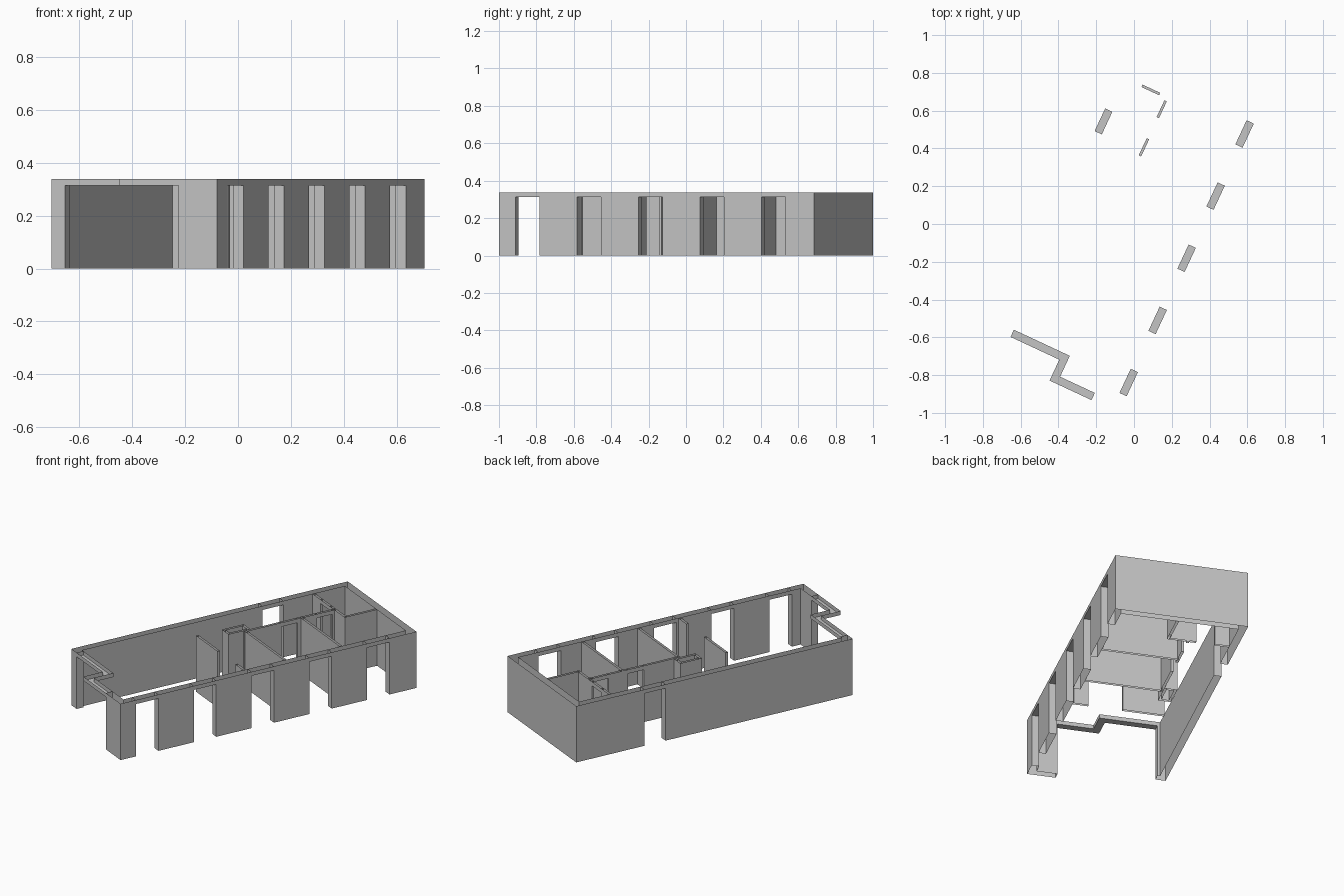
import bpy, bmesh, math
from mathutils import Vector, Matrix

cube = bpy.data.objects.get("Cube")
if cube:
    bpy.data.objects.remove(cube)

LENGTH, WIDTH = 1.859, 0.747      # plan size along and across the building
THICK, THIN = 0.042, 0.014        # outer and inner wall thickness
TOP, HEAD = 0.338, 0.314          # wall height and door head height
RECESS = 0.122                    # setback of the left half of the front

# Plan axes: s runs along the building, t runs across it
angle = math.radians(65)
along = Vector((math.cos(angle), math.sin(angle), 0))
across = Vector((-along.y, along.x, 0))
origin = Vector((-0.08, -1, 0))

plaster = bpy.data.materials.new("plaster_grey")
plaster.use_nodes = True
grey = (0.55, 0.55, 0.55, 1)
plaster.diffuse_color = grey
plaster.node_tree.nodes["Principled BSDF"].inputs["Base Color"].default_value = grey


def strip(name, side_a, side_b, lintel=False, ends=True):
    """Wall between two plan lines, open at the top; lintels get an underside."""
    bm = bmesh.new()
    low = HEAD if lintel else 0

    def column(p):
        base = origin + along * p[0] + across * p[1]
        return [bm.verts.new(base + Vector((0, 0, z))) for z in (low, TOP)]

    a = [column(p) for p in side_a]
    b = [column(p) for p in side_b]
    for i in range(len(a) - 1):
        for line in (a, b):
            bm.faces.new((line[i][0], line[i + 1][0], line[i + 1][1], line[i][1]))
        if lintel:
            bm.faces.new((a[i][0], a[i + 1][0], b[i + 1][0], b[i][0]))
    if ends and not lintel:
        for i in (0, -1):
            bm.faces.new((a[i][0], b[i][0], b[i][1], a[i][1]))
    bmesh.ops.remove_doubles(bm, verts=bm.verts, dist=1e-5)
    bmesh.ops.recalc_face_normals(bm, faces=bm.faces)
    mesh = bpy.data.meshes.new(name)
    bm.to_mesh(mesh)
    bm.free()
    mesh.materials.append(plaster)
    obj = bpy.data.objects.new(name, mesh)
    bpy.context.collection.objects.link(obj)


def straight(name, lo, hi, start, end, lengthwise=True, lintel=False):
    """Straight piece from start to end, lying between lo and hi."""
    flip = (lambda p, q: (p, q)) if lengthwise else (lambda p, q: (q, p))
    strip(name, [flip(start, lo), flip(end, lo)],
          [flip(start, hi), flip(end, hi)], lintel)


def wall(name, centre, start, end, lengthwise=True, doors=()):
    """Thin inner wall with door openings."""
    lo, hi = centre - THIN / 2, centre + THIN / 2
    for i, (d0, d1) in enumerate(doors):
        straight(f"{name}_{i}", lo, hi, start, d0, lengthwise)
        straight(f"{name}_lintel_{i}", lo, hi, d0, d1, lengthwise, True)
        start = d1
    straight(f"{name}_end", lo, hi, start, end, lengthwise)


# Right outer wall: five equal door openings with piers between
door = 0.141
starts = [0.097 + 0.363 * i for i in range(5)]
for i, s in enumerate(starts):
    straight(f"right_lintel_{i}", 0, THICK, s, s + door, lintel=True)
    if i:
        straight(f"right_pier_{i}", 0, THICK, starts[i - 1] + door, s)

# Front right corner pier
inner_w, inner_l = WIDTH - THICK, LENGTH - THICK
open_r, open_l = 0.16, 0.69
strip("front_right_pier", [(starts[0], 0), (0, 0), (0, open_r)],
      [(starts[0], THICK), (THICK, THICK), (THICK, open_r)])

# Back wall with its returns along both sides
last, left0, left1 = starts[-1] + door, 1.298, 1.43
strip("back_wall", [(last, 0), (LENGTH, 0), (LENGTH, WIDTH), (left1, WIDTH)],
      [(last, THICK), (inner_l, THICK), (inner_l, inner_w), (left1, inner_w)])

# Left outer wall with front corner and one door
step = RECESS + THICK
strip("left_wall", [(RECESS, open_l), (RECESS, WIDTH), (left0, WIDTH)],
      [(step, open_l), (step, inner_w), (left0, inner_w)])
straight("left_lintel", inner_w, WIDTH, left0, left1, lintel=True)

# Stepped beam over the wide front opening
jog = 0.405
strip("front_beam", [(0, open_r), (0, jog), (RECESS, jog), (RECESS, open_l)],
      [(THICK, open_r), (THICK, jog - THICK), (step, jog - THICK), (step, open_l)],
      lintel=True)

# Inner walls
hall = 0.474
wall("corridor_wall", hall, 1.05, 1.621, doors=[(1.28, 1.38), (1.504, 1.602)])
wall("bathroom_front_wall", 1.621, 0.355, inner_w, False, [(0.518, 0.621)])
wall("bathroom_side_wall", 0.362, 1.621, inner_l)
for i, s in enumerate((1.06, 1.411)):
    wall(f"bedroom_partition_{i}", s, THICK, hall, False)
wall("free_panel", 0.803, 0.322, 0.557, False)
wall("stub_panel", 0.803, THICK, 0.13, False)


# Hollow service shaft beside the corridor
def ring(inset):
    s0, s1, t0, t1 = 0.957 + inset, 1.093 - inset, 0.482 + inset, 0.553 - inset
    return [(s0, t0), (s1, t0), (s1, t1), (s0, t1), (s0, t0)]


strip("service_shaft", ring(0), ring(THIN), ends=False)
